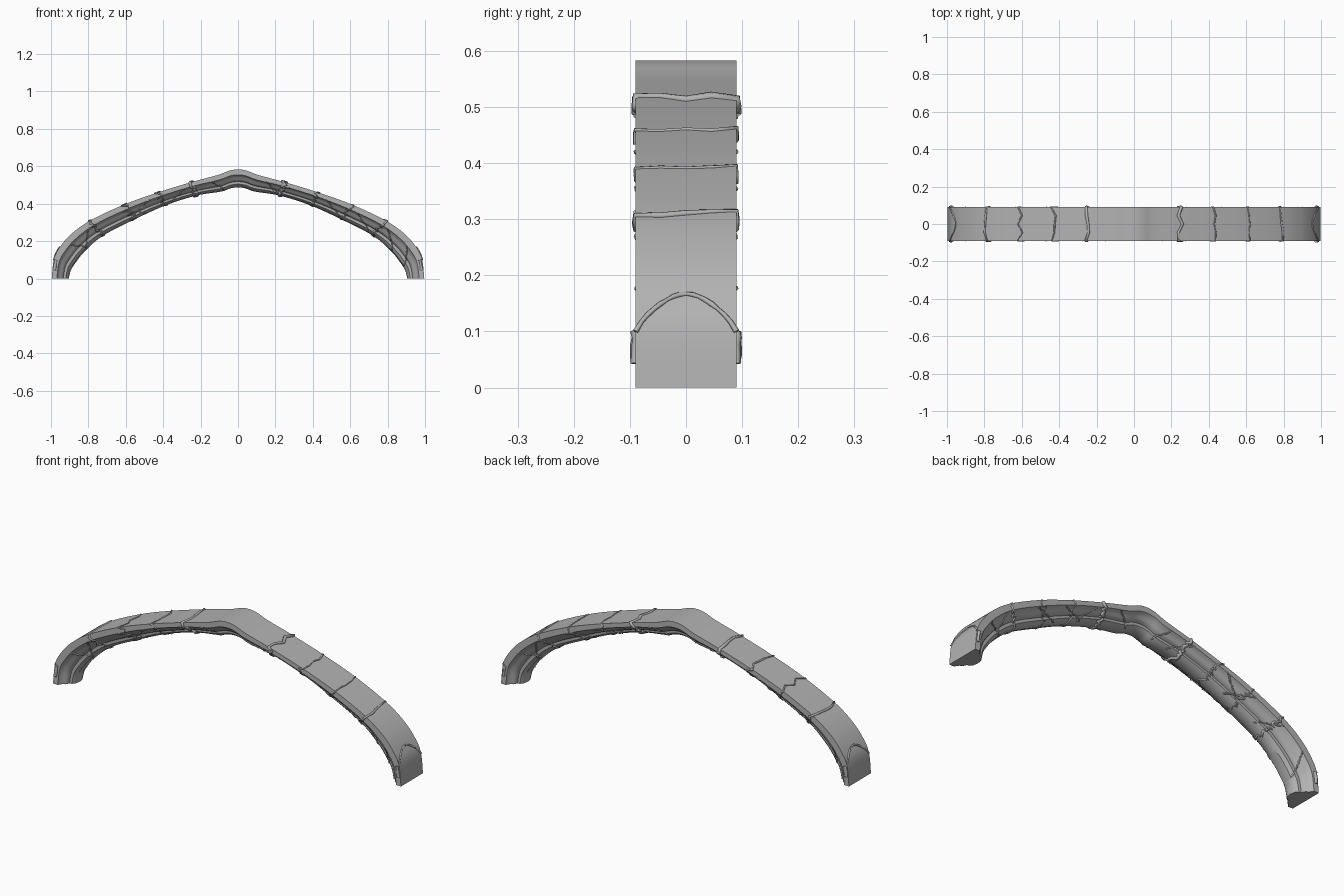
import bpy, bmesh, math, random
from mathutils import Vector

random.seed(4)
cube = bpy.data.objects.get("Cube")
if cube:
    bpy.data.objects.remove(cube)

stone = bpy.data.materials.new("grey_stone")
stone.use_nodes = True
colour = (0.45, 0.45, 0.45, 1)
stone.diffuse_color = colour
stone.node_tree.nodes["Principled BSDF"].inputs["Base Color"].default_value = colour

# Half arch, crown to foot: outer x, z and inner x, z
HALF = [(0, .583, 0, .487), (.045, .577, .04, .482), (.11, .553, .09, .465),
        (.25, .515, .225, .443), (.43, .46, .39, .39), (.61, .395, .555, .315),
        (.79, .31, .72, .23), (.895, .235, .82, .145), (.958, .16, .875, .075),
        (.985, .1, .895, .04), (.996, 0, .905, 0)]
LAST = len(HALF) - 1
ARCH = [Vector((-a, b, -c, d)) for a, b, c, d in HALF[:0:-1]] + [Vector(p) for p in HALF]

# Half moulding: half-width and relative depth, from extrados to intrados
PROFILE = [(0, 0), (.09, 0), (.09, .3), (.08, .36), (.069, .45), (.064, .57),
           (.055, .64), (.043, .68), (.042, .82), (.028, .95), (0, 1)]
TIP = len(PROFILE) - 1


def station(u):
    """Smoothly interpolated outer and inner point, u from -LAST to LAST."""
    k = max(0, min(u + LAST, len(ARCH) - 1))
    i = min(int(k), len(ARCH) - 2)
    t = k - i
    p, q = ARCH[i], ARCH[i + 1]
    before = ARCH[i - 1] if i else p
    after = ARCH[min(i + 2, len(ARCH) - 1)]
    m, n = (q - before) / 2, (after - p) / 2
    return (p * (2*t**3 - 3*t*t + 1) + m * (t**3 - 2*t*t + t)
            + q * (3*t*t - 2*t**3) + n * (t**3 - t*t))


def surface(u, s):
    """Point on the rib; s runs round the moulding from -TIP to TIP."""
    a = min(abs(s), TIP)
    i = min(int(a), TIP - 1)
    f = a - i
    w = PROFILE[i][0] * (1 - f) + PROFILE[i + 1][0] * f
    d = PROFILE[i][1] * (1 - f) + PROFILE[i + 1][1] * f
    e = station(u)
    return Vector((e[0] * (1 - d) + e[2] * d, math.copysign(w, s),
                   max(0, e[1] * (1 - d) + e[3] * d)))


# Moulded rib swept along the arch
def build_rib(steps=6):
    bm = bmesh.new()
    rings = []
    for k in range(-LAST * steps, LAST * steps + 1):
        rings.append([bm.verts.new(surface(k / steps, s)) for s in range(-TIP + 1, TIP + 1)])
    n = len(rings[0])
    for a, b in zip(rings, rings[1:]):
        for j in range(n):
            bm.faces.new((a[j], a[(j + 1) % n], b[(j + 1) % n], b[j]))
    bm.faces.new(rings[0])
    bm.faces.new(rings[-1][::-1])
    bmesh.ops.recalc_face_normals(bm, faces=bm.faces)
    mesh = bpy.data.meshes.new("arch_rib")
    bm.to_mesh(mesh)
    bm.free()
    rib = bpy.data.objects.new("arch_rib", mesh)
    bpy.context.collection.objects.link(rib)
    mesh.materials.append(stone)
    bpy.context.view_layer.objects.active = rib
    rib.select_set(True)
    bpy.ops.object.shade_smooth_by_angle(angle=math.radians(35))


# Thin raised seams lying on the rib
def seam(name, path, radius, closed=False):
    curve = bpy.data.curves.new(name, 'CURVE')
    curve.dimensions = '3D'
    curve.bevel_depth = radius
    curve.bevel_resolution = 1
    curve.use_fill_caps = True
    line = curve.splines.new('POLY')
    line.points.add(len(path) - 1)
    for point, (u, s) in zip(line.points, path):
        point.co = (*surface(u, s), 1)
        point.radius = random.uniform(.7, 1.1)
    line.use_cyclic_u = closed
    curve.materials.append(stone)
    bpy.context.collection.objects.link(bpy.data.objects.new(name, curve))


build_rib()
for side, label in ((-1, "right"), (1, "left")):
    # Seams round each joint between stones
    for u, radius in ((3, .009), (4, .005), (5, .004), (6, .006)):
        path = [(side * (u + random.uniform(-.08, .08)), s / 2)
                for s in range(-2 * TIP, 2 * TIP)]
        seam(f"{label}_joint_seam", path, radius, True)
    # Arched crest over the foot, running down both sides
    crest = [(side * (7.9 + 1.1 * (abs(s) / 8) ** 2), s / 8) for s in range(-8, 9)]
    seam(f"{label}_foot_crest", crest, .005)
    for face, where in ((-1, "front"), (1, "back")):
        edge = [(side * (8.9 + .15 * k), face * 1.4) for k in range(5)]
        seam(f"{label}_{where}_foot_bulge", edge, .009)
        # Slanting seams across the mouldings
        for u in (2.4, 3.2, 4.3, 5.2, 6.2, 7.4):
            slope = random.choice((-.6, .6, .8))
            path = [(side * (u + slope * k / 14 + random.uniform(-.03, .03)),
                     face * (2 + k / 2)) for k in range(15)]
            seam(f"{label}_{where}_slanting_seam", path, .004)
